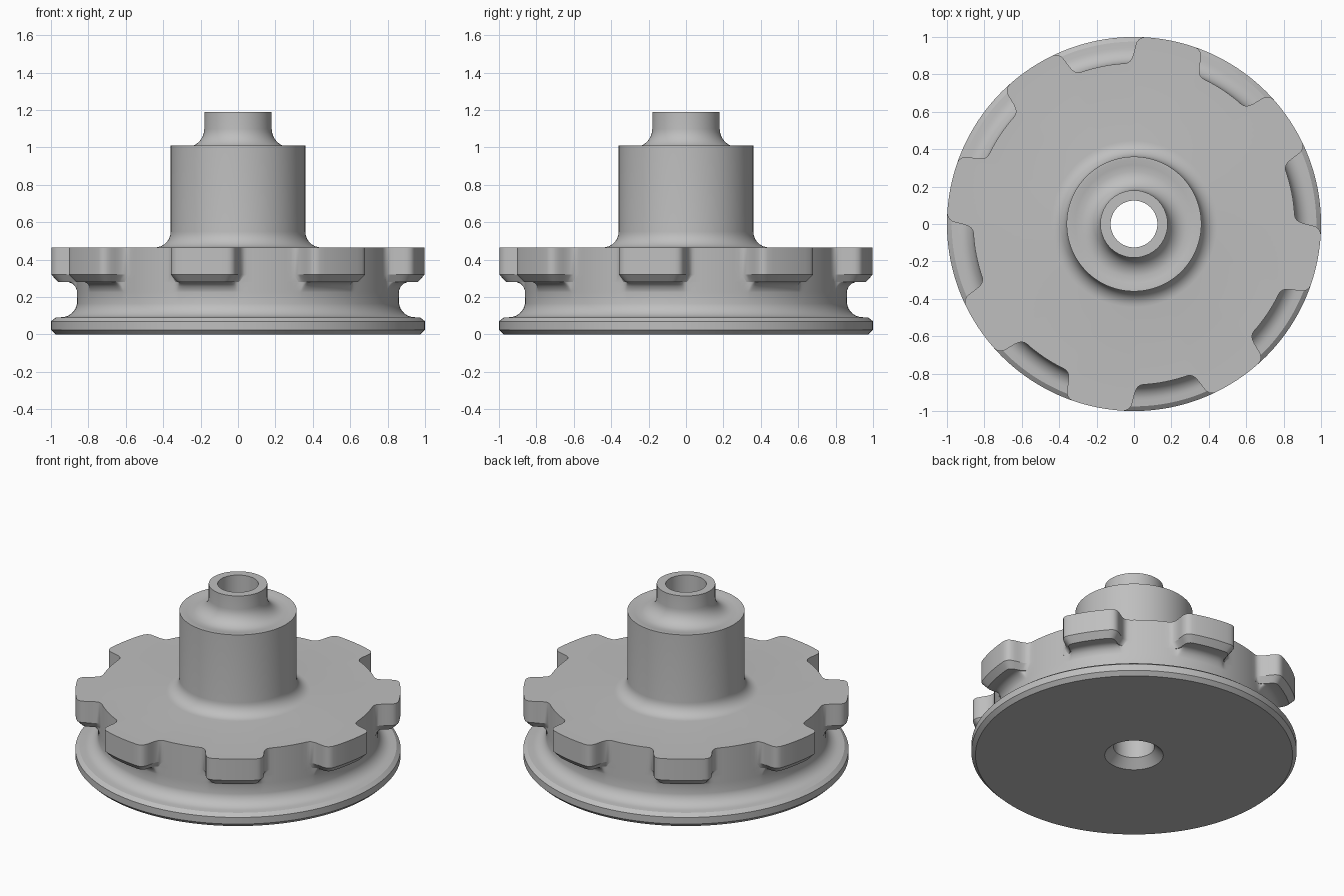
import bpy
import bmesh
from math import cos, sin, radians, pi

cube = bpy.data.objects.get("Cube")
if cube:
    bpy.data.objects.remove(cube)

FLOOR = 0.86    # radius of the groove wall and notch floors
TEETH = 8
PHASE = 33.75   # direction of the first tooth, degrees


def arc(cx, cz, rad, a0, a1, n=8):
    """Points (radius, height) along an arc of the profile."""
    steps = [radians(a0 + (a1 - a0) * i / n) for i in range(n + 1)]
    return [(cx + rad * cos(a), cz + rad * sin(a)) for a in steps]


# Half of one tooth outline: angle from its centre, and how far out it reaches
half = [(0, 1), (2, 1), (4, 1), (6, 1), (7.8, 1), (8.8, .98), (9.7, .92),
        (10.4, .8), (10.8, .65), (11.1, .5), (11.4, .35), (11.9, .2),
        (12.6, .08), (13.5, .02), (14.5, 0), (16.5, 0), (18.5, 0), (20.5, 0)]
outline = [(-a, t) for a, t in reversed(half[1:])] + half + [(22.5, 0)]


def ring(r, z, toothed=False, squeeze=1.0):
    """One loop of the body; toothed loops dip to the notch floor."""
    pts = []
    for k in range(TEETH):
        for a, t in outline:
            rad = FLOOR + t * (r - FLOOR) if toothed else r
            ang = radians(PHASE + k * 360 / TEETH + (a * squeeze if abs(a) < 14 else a))
            pts.append((rad * cos(ang), rad * sin(ang), z))
    return pts


rings = []

# Bottom flange with bevelled rim, then the sweep into the groove
for p in [(.18, 0), (.975, 0), (1, .025), (1, .07), (.975, .09), (.945, .092)]:
    rings.append(ring(*p))
rings += [ring(r, z) for r, z in arc(.945, .177, .085, 270, 188, 8)[1:]]
rings.append(ring(FLOOR, .225))

# Underside fillet, bevel and outer wall of the teeth
for r, z, s in [(.862, .235, .98), (.872, .257, .94), (.89, .273, .9),
                (.91, .28, .88), (.965, .28, .86), (1, .32, 1), (1, .465, 1)]:
    rings.append(ring(r, z, True, s))

# Hub with filleted foot
rings.append(ring(.445, .465))
rings += [ring(r, z) for r, z in arc(.445, .55, .085, 270, 180)[1:]]
rings += [ring(.36, 1.01), ring(.345, 1.01)]

# Dished shoulder sweeping up to the neck
rings.append(ring(.315, 1.003))
rings += [ring(r, z) for r, z in arc(.28, 1.1, .1, 270, 180)]
rings += [ring(.18, 1.19), ring(.125, 1.19)]

# Through bore with countersunk lower end
rings.append(ring(.125, .055))

bm = bmesh.new()
loops = [[bm.verts.new(p) for p in pts] for pts in rings]
count = len(loops[0])
for lower, upper in zip(loops, loops[1:] + loops[:1]):
    for i in range(count):
        j = (i + 1) % count
        bm.faces.new((lower[i], lower[j], upper[j], upper[i]))
bmesh.ops.recalc_face_normals(bm, faces=bm.faces)
mesh = bpy.data.meshes.new("notched_wheel")
bm.to_mesh(mesh)
bm.free()

wheel = bpy.data.objects.new("notched_wheel", mesh)
bpy.context.collection.objects.link(wheel)

# Plain grey finish
grey = bpy.data.materials.new("light_grey")
grey.use_nodes = True
colour = (.52, .52, .52, 1)
grey.diffuse_color = colour
grey.node_tree.nodes["Principled BSDF"].inputs["Base Color"].default_value = colour
mesh.materials.append(grey)

bpy.ops.object.select_all(action='DESELECT')
wheel.select_set(True)
bpy.context.view_layer.objects.active = wheel
bpy.ops.object.shade_smooth_by_angle(angle=radians(28))
